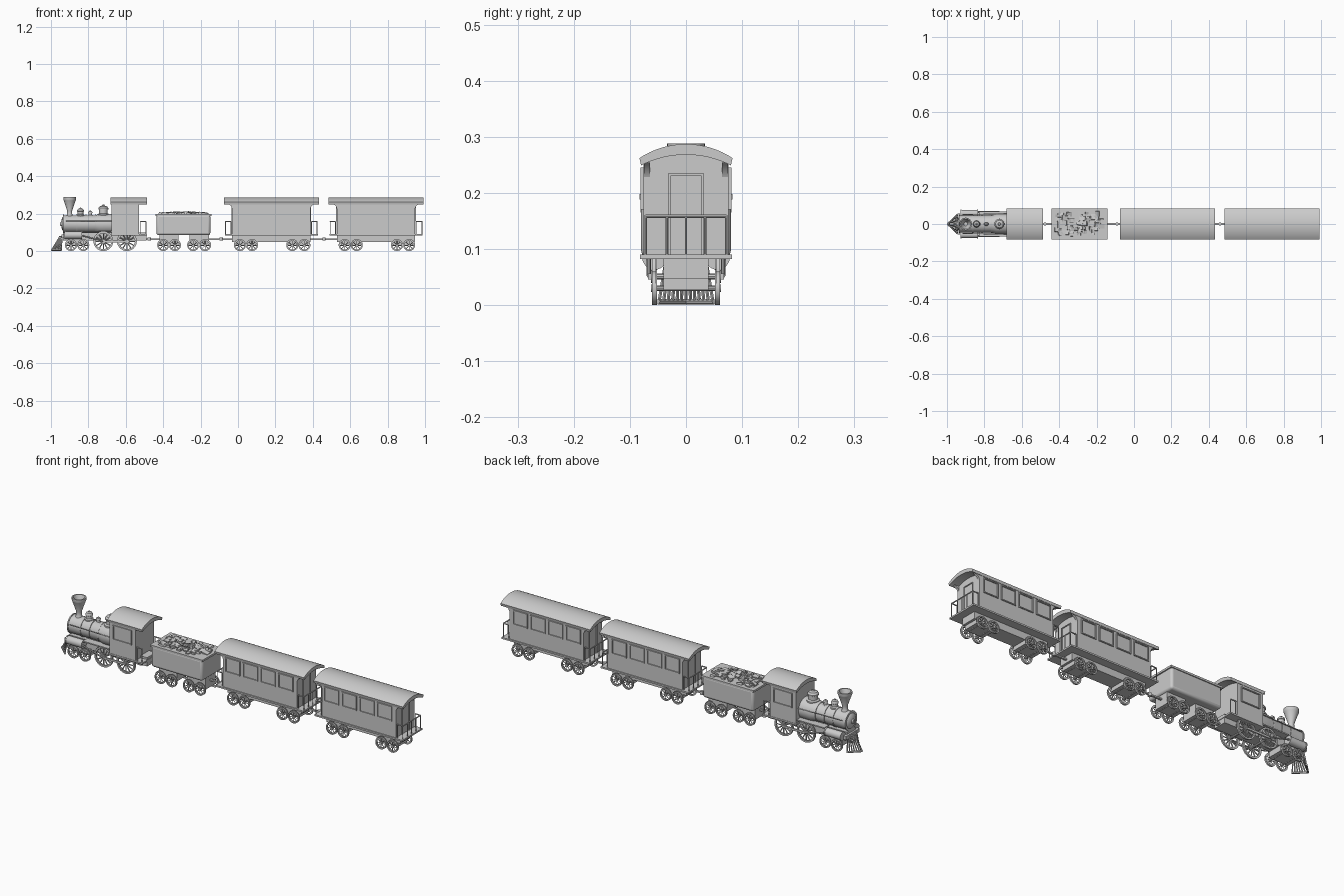
import bpy, math, random
from mathutils import Vector, Matrix

if "Cube" in bpy.data.objects:
    bpy.data.objects.remove(bpy.data.objects["Cube"])

random.seed(4)


def mesh(name, verts, faces):
    me = bpy.data.meshes.new(name)
    me.from_pydata(verts, [], faces)
    ob = bpy.data.objects.new(name, me)
    bpy.context.collection.objects.link(ob)
    return ob


def prism(name, pts, x0, x1):
    """Extrude a y,z outline along x."""
    n = len(pts)
    v = [(x0, y, z) for y, z in pts] + [(x1, y, z) for y, z in pts]
    f = [(i, (i + 1) % n, n + (i + 1) % n, n + i) for i in range(n)]
    return mesh(name, v, f + [tuple(range(n))[::-1], tuple(range(n, 2 * n))])


def box(name, x0, x1, y0, y1, z0, z1):
    return prism(name, [(y0, z0), (y1, z0), (y1, z1), (y0, z1)], x0, x1)


def lathe(name, prof, origin, axis=(0, 0, 1), n=24, closed=False):
    """Spin (radius, height) points round an axis."""
    q = Vector((0, 0, 1)).rotation_difference(Vector(axis))
    o = Vector(origin)
    v = [o + q @ Vector((r * math.cos(2 * math.pi * k / n), r * math.sin(2 * math.pi * k / n), h))
         for r, h in prof for k in range(n)]
    m = len(prof)
    f = [((i % m) * n + k, (i % m) * n + (k + 1) % n, ((i + 1) % m) * n + (k + 1) % n, ((i + 1) % m) * n + k)
         for i in range(m if closed else m - 1) for k in range(n)]
    if not closed:
        f += [tuple(range(n))[::-1], tuple(range((m - 1) * n, m * n))]
    return mesh(name, v, f)


def rod(name, a, b, r, n=8):
    d = Vector(b) - Vector(a)
    return lathe(name, [(r, 0), (r, d.length)], a, d.normalized(), n)


def wheel(name, x, s, r, spokes):
    c = Vector((x, s * 0.057, r))
    t = max(0.006, r * 0.16)
    lathe(name + "_rim", [(r - t, -.004), (r, -.004), (r, .004), (r - t, .004)], c, (0, 1, 0), 32, True)
    lathe(name + "_flange", [(r - t, -.001), (r + .002, -.001), (r + .002, .001), (r - t, .001)],
          c + Vector((0, -s * .004, .0)), (0, 1, 0), 32, True).location.z = .002
    lathe(name + "_hub", [(r * .22, -.005), (r * .22, .005)], c, (0, 1, 0), 16)
    for k in range(spokes):
        a = 2 * math.pi * k / spokes
        rod(name + "_spoke", c, c + Vector((math.cos(a), 0, math.sin(a))) * (r - t * .5), r * .06, 6)


def axle(name, x, r, spokes=8):
    for s in (-1, 1):
        wheel(name + "_wheel", x, s, r, spokes)
    rod(name + "_axle", (x, -.057, r), (x, .057, r), .005)


def bogie(name, xa, xb):
    for x in (xa, xb):
        axle(name, x, .03)
    box(name + "_frame", xa - .02, xb + .02, -.04, .04, .027, .085)


def arc(h, z_edge, z_top, n=16):
    """Points of a circular arch from +h to -h."""
    rise = z_top - z_edge
    R = (h * h + rise * rise) / (2 * rise)
    a = math.asin(h / R)
    return [(R * math.sin(a - 2 * a * i / n), z_top - R + R * math.cos(a - 2 * a * i / n)) for i in range(n + 1)]


def roof(name, x0, x1):
    prism(name, arc(.083, .262, .287) + arc(.080, .249, .268)[::-1], x0, x1)


def cabin(name, x0, x1, z0):
    prism(name, [(-.076, z0), (.076, z0)] + arc(.076, .252, .270), x0, x1)


def window(name, x0, x1, z0, z1):
    w = .005
    for s in (-1, 1):
        ya, yb = sorted((s * .075, s * .081))
        for a, b, c, d in ((x0, x1, z0, z0 + w), (x0, x1, z1 - w, z1),
                           (x0, x0 + w, z0 + w, z1 - w), (x1 - w, x1, z0 + w, z1 - w)):
            box(name, a, b, ya, yb, c, d)


def railing(name, xo, xi, gate):
    """Platform rail: posts and top bar at xo, side bars back to xi."""
    for y in gate:
        rod(name + "_post", (xo, y, .088), (xo, y, .158), .0022)
    rod(name + "_top", (xo, gate[0], .158), (xo, gate[-1], .158), .003)
    for y in (gate[0], gate[-1]):
        rod(name + "_side", (xo, y, .158), (xi, y, .158), .003)
        rod(name + "_inner_post", (xi, y, .088), (xi, y, .158), .0022)


def coach(name, dx):
    cabin(name + "_body", dx - .032, dx + .387, .085)
    box(name + "_floor", dx - .07, dx + .427, -.082, .082, .082, .09)
    box(name + "_sill", dx - .032, dx + .387, -.04, .04, .047, .083)
    roof(name + "_roof", dx - .075, dx + .432)
    for k in range(4):
        x = dx - .018 + k * .1
        window(name + "_window_frame", x, x + .084, .17, .245)
    bogie(name + "_front_bogie", dx + .01, dx + .075)
    bogie(name + "_rear_bogie", dx + .29, dx + .355)
    posts = (-.072, -.034, 0, .034, .072)
    for wall, edge, d in ((dx - .032, dx - .067, -1), (dx + .387, dx + .423, 1)):
        railing(name + "_railing", edge, wall + d * .006, posts)
        # door with raised frame
        a, b = sorted((wall, wall + d * .004))
        for y in (-.031, .027):
            box(name + "_door_jamb", a, b, y, y + .004, .09, .235)
        box(name + "_door_head", a, b, -.027, .027, .231, .235)
        # brackets under the roof overhang
        a, b = sorted((wall, wall + d * .022))
        for y in (-.075, .064):
            prism_pts = [(wall, .228), (wall + d * .006, .242), (wall + d * .025, .254), (wall, .254)]
            v = [(x, yy, z) for yy in (y, y + .011) for x, z in prism_pts]
            mesh(name + "_roof_bracket", v, [(0, 1, 2, 3), (7, 6, 5, 4)] +
                 [(i, (i + 1) % 4, 4 + (i + 1) % 4, 4 + i) for i in range(4)])


def coupling(x0, x1):
    m = (x0 + x1) / 2
    box("coupling_bar", x0, x1, -.005, .005, .06, .067)
    lathe("coupling_pin", [(.009, .055), (.009, .072)], (m, 0, 0), n=12)


# Coaches, tender and couplings
coach("first_coach", 0)
coach("second_coach", .56)
for a, b in ((-.54, -.41), (-.17, -.01), (.37, .55)):
    coupling(a, b)

tender = box("tender_body", -.436, -.148, -.08, .08, .085, .195)
bev = tender.modifiers.new("round", "BEVEL")
bev.width, bev.segments = .012, 3
lip = box("tender_lip", -.441, -.143, -.083, .083, .188, .198)
bogie("tender_front_bogie", -.40, -.337)
bogie("tender_rear_bogie", -.24, -.176)
for k in range(80):
    x, y = random.uniform(-.415, -.17), random.uniform(-.06, .06)
    h = .198 + .008 * (1 - (y / .075) ** 2) * (1 - ((x + .29) / .16) ** 2)
    s = random.uniform(.007, .016)
    lump = box("coal_lump", -s, s, -s * .8, s * .8, -.008, .006)
    lump.matrix_world = Matrix.Translation((x, y, h - .003)) @ Matrix.Rotation(random.uniform(-.3, .3), 4, 'X') \
        @ Matrix.Rotation(random.uniform(-.3, .3), 4, 'Y') @ Matrix.Rotation(random.choice((0, 1.57)), 4, 'Z')

# Boiler with smokebox, door, bands and flared firebox
X = (1, 0, 0)
lathe("boiler", [(.046, .0), (.046, .17), (.054, .2), (.054, .27)], (-.935, 0, .145), X, 32)
lathe("smokebox_door", [(.008, -.016), (.012, -.01), (.032, -.006), (.038, 0)], (-.935, 0, .145), X)
for x in (-.935, -.865, -.815, -.765):
    lathe("boiler_band", [(.044, 0), (.049, 0), (.049, .006), (.044, .006)], (x, 0, .145), X, 32, True)

# Smokestack and domes
lathe("smokestack", [(.02, .183), (.014, .195), (.013, .215), (.032, .27), (.034, .274), (.034, .288),
                     (.028, .288), (.01, .24)], (-.9, 0, 0))


def dome(name, x, r, top, z0=.18):
    h = top - z0
    lathe(name, [(r * 1.15, z0), (r * 1.15, z0 + h * .25), (r * .85, z0 + h * .32), (r * .85, z0 + h * .6), (r, z0 + h * .63),
                 (r, z0 + h * .72), (r * .75, z0 + h * .86), (r * .3, z0 + h * .92), (r * .2, top)], (x, 0, 0))


dome("sand_dome", -.842, .018, .232)
dome("bell", -.79, .012, .217)
dome("steam_dome", -.72, .027, .248)

# Cab, floor, roof and rear rails
cabin("cab", -.675, -.528, .085)
box("cab_floor", -.68, -.487, -.078, .078, .082, .09)
roof("cab_roof", -.682, -.486)
window("cab_window_frame", -.655, -.548, .165, .24)
for s in (-1, 1):
    y = s * .072
    for x in (-.52, -.492):
        rod("cab_rail_post", (x, y, .088), (x, y, .158), .0025)
    rod("cab_rail_top", (-.525, y, .158), (-.492, y, .158), .003)
    # Running board, steam cylinder, piston and side rods
    a, b = sorted((s * .03, s * .068))
    box("running_board", -.83, -.675, a, b, .101, .107)
    rod("steam_cylinder", (-.925, s * .056, .085), (-.835, s * .056, .085), .02, 24)
    for x in (-.927, -.839):
        rod("cylinder_cap", (x, s * .056, .085), (x + .006, s * .056, .085), .022, 24)
    rod("piston_rod", (-.835, s * .066, .083), (-.72, s * .066, .052), .004)
    a, b = sorted((s * .062, s * .068))
    box("side_rod", -.725, -.589, a, b, .046, .056)
    rod("hand_rail", (-.92, s * .05, .16), (-.675, s * .056, .16), .002)

# Engine underframe and wheels
box("engine_frame", -.935, -.49, -.035, .035, .055, .1)
box("front_bogie_frame", -.915, -.805, -.04, .04, .027, .06)
box("buffer_beam", -.945, -.93, -.055, .055, .07, .088)
for x in (-.893, -.827):
    axle("leading", x, .03)
for x in (-.72, -.594):
    axle("driving", x, .051, 12)

# Cowcatcher: fan of slats with a V-shaped base bar
for k in range(-6, 7):
    t = k / 6
    rod("cowcatcher_slat", (-.996 + .05 * abs(t), .048 * t, .006), (-.952 + .012 * abs(t), .036 * t, .078), .0032, 6)
for s in (-1, 1):
    rod("cowcatcher_base", (-.996, 0, .006), (-.944, s * .05, .006), .005, 6)
    rod("cowcatcher_top", (-.953, 0, .076), (-.938, s * .038, .076), .005, 6)

# Consistent normals and smooth shading with sharp edges kept
import bmesh
for ob in bpy.data.objects:
    bm = bmesh.new()
    bm.from_mesh(ob.data)
    bmesh.ops.recalc_face_normals(bm, faces=bm.faces)
    bm.to_mesh(ob.data)
    bm.free()
    ob.select_set(True)
bpy.context.view_layer.objects.active = tender
bpy.ops.object.shade_smooth_by_angle(angle=math.radians(35))
